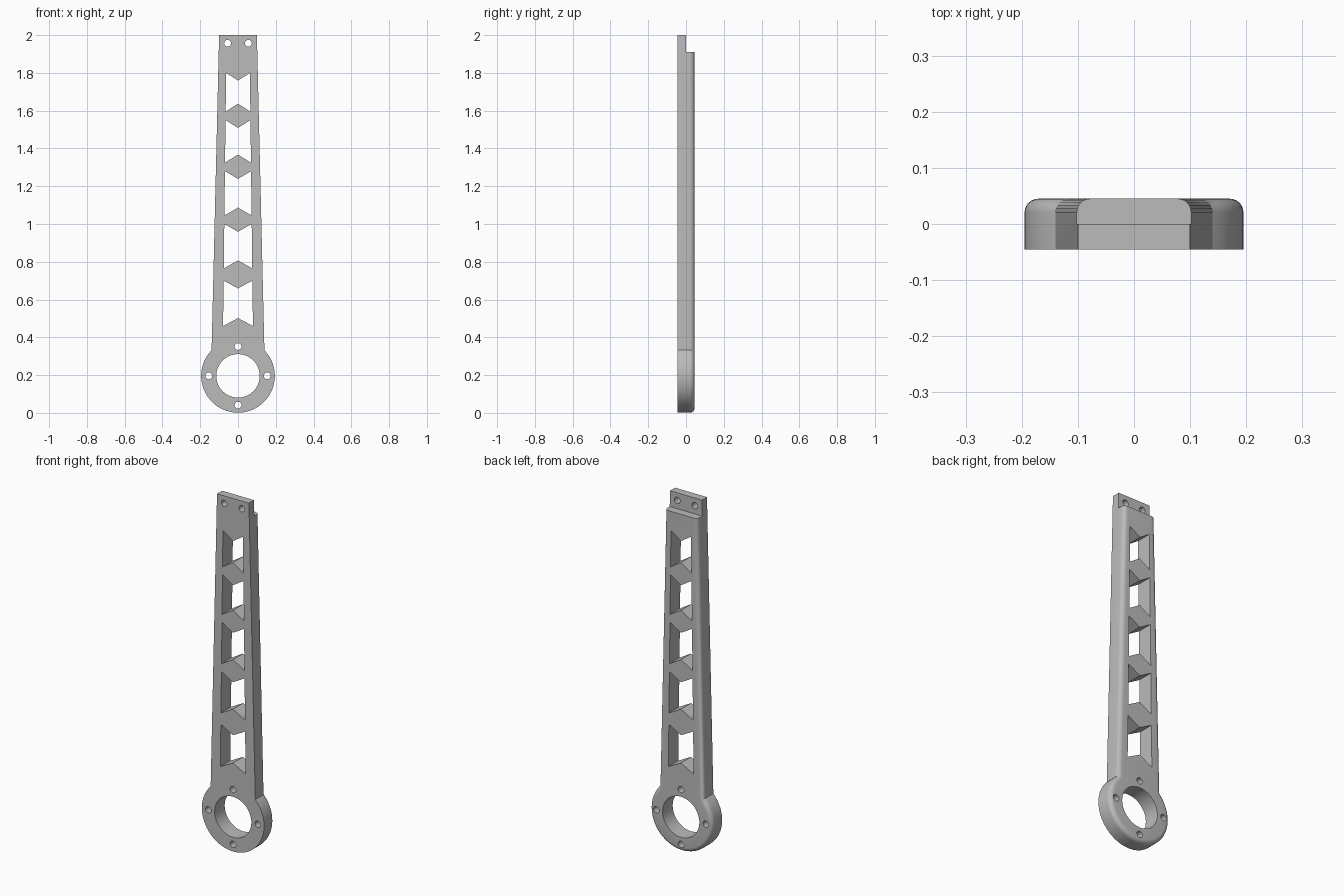
import bpy, bmesh, math
from mathutils import Vector

cube = bpy.data.objects.get("Cube")
if cube:
    bpy.data.objects.remove(cube, do_unlink=True)

HALF = 0.045            # half thickness
TOP = 2.0
RING_Z, RING_R = 0.196, 0.195

metal = bpy.data.materials.new("grey metal")
metal.use_nodes = True
metal.diffuse_color = (0.5, 0.5, 0.5, 1)
metal.node_tree.nodes["Principled BSDF"].inputs["Base Color"].default_value = (0.5, 0.5, 0.5, 1)


def prism(bm, outline, y0, y1):
    """Extrude an outline of (x, z) points along y."""
    verts = [bm.verts.new((x, y0, z)) for x, z in outline]
    face = bm.faces.new(verts)
    ext = bmesh.ops.extrude_face_region(bm, geom=[face])
    moved = [v for v in ext["geom"] if isinstance(v, bmesh.types.BMVert)]
    bmesh.ops.translate(bm, verts=moved, vec=Vector((0, y1 - y0, 0)))


def circle(cx, cz, r, n):
    return [(cx + r * math.cos(2 * math.pi * i / n),
             cz + r * math.sin(2 * math.pi * i / n)) for i in range(n)]


def make_object(bm, name):
    bmesh.ops.recalc_face_normals(bm, faces=bm.faces[:])
    mesh = bpy.data.meshes.new(name)
    bm.to_mesh(mesh)
    bm.free()
    mesh.materials.append(metal)
    obj = bpy.data.objects.new(name, mesh)
    bpy.context.collection.objects.link(obj)
    return obj


# Arm body: tapered bar running into the round hub
bm = bmesh.new()
start = math.atan2(0.136, 0.14)
sweep = math.pi + 2 * start
steps = 56
outline = [(0.1, TOP)]
for i in range(steps + 1):
    a = start - sweep * i / steps
    outline.append((RING_R * math.cos(a), RING_Z + RING_R * math.sin(a)))
outline.append((-0.1, TOP))
prism(bm, outline, -HALF, HALF)

# Rounded rear rim, left square at the top end
rim = [e for e in bm.edges
       if all(v.co.y > HALF - 0.001 for v in e.verts)
       and not all(v.co.z > TOP - 0.001 for v in e.verts)]
bmesh.ops.bevel(bm, geom=rim, offset=0.024, offset_type='OFFSET',
                segments=6, profile=0.5, affect='EDGES')
arm = make_object(bm, "arm")

# Cutters: bearing hole, hub bolt holes, tab bolt holes
bm = bmesh.new()
prism(bm, circle(0, RING_Z, 0.115, 64), -0.1, 0.1)
for k in range(4):
    a = k * math.pi / 2
    prism(bm, circle(0.155 * math.cos(a), RING_Z + 0.155 * math.sin(a), 0.018, 24), -0.1, 0.1)
for x in (-0.055, 0.055):
    prism(bm, circle(x, 1.957, 0.018, 24), -0.1, 0.1)

# Chevron-ended windows that narrow with the arm
def window_half(z):
    return 0.079 - 0.012 * (z - 0.46)

for low, high in ((0.46, 0.70), (0.765, 1.0), (1.045, 1.28), (1.325, 1.55), (1.595, 1.80)):
    wl, wh = window_half(low), window_half(high)
    prism(bm, [(-wl, low), (0, low + 0.042), (wl, low),
               (wh, high), (0, high - 0.041), (-wh, high)], -0.1, 0.1)

# Rear step that leaves the thin mounting tab
prism(bm, [(-0.2, 1.91), (0.2, 1.91), (0.2, 2.1), (-0.2, 2.1)], 0.0, 0.1)
cutter = make_object(bm, "cutter")
cutter.hide_render = True

cut = arm.modifiers.new("openings", 'BOOLEAN')
cut.operation = 'DIFFERENCE'
cut.solver = 'EXACT'
cut.use_self = True
cut.object = cutter

bpy.ops.object.select_all(action='DESELECT')
arm.select_set(True)
bpy.context.view_layer.objects.active = arm
bpy.ops.object.modifier_apply(modifier=cut.name)
bpy.data.objects.remove(cutter, do_unlink=True)
bpy.ops.object.shade_smooth_by_angle(angle=math.radians(25))
